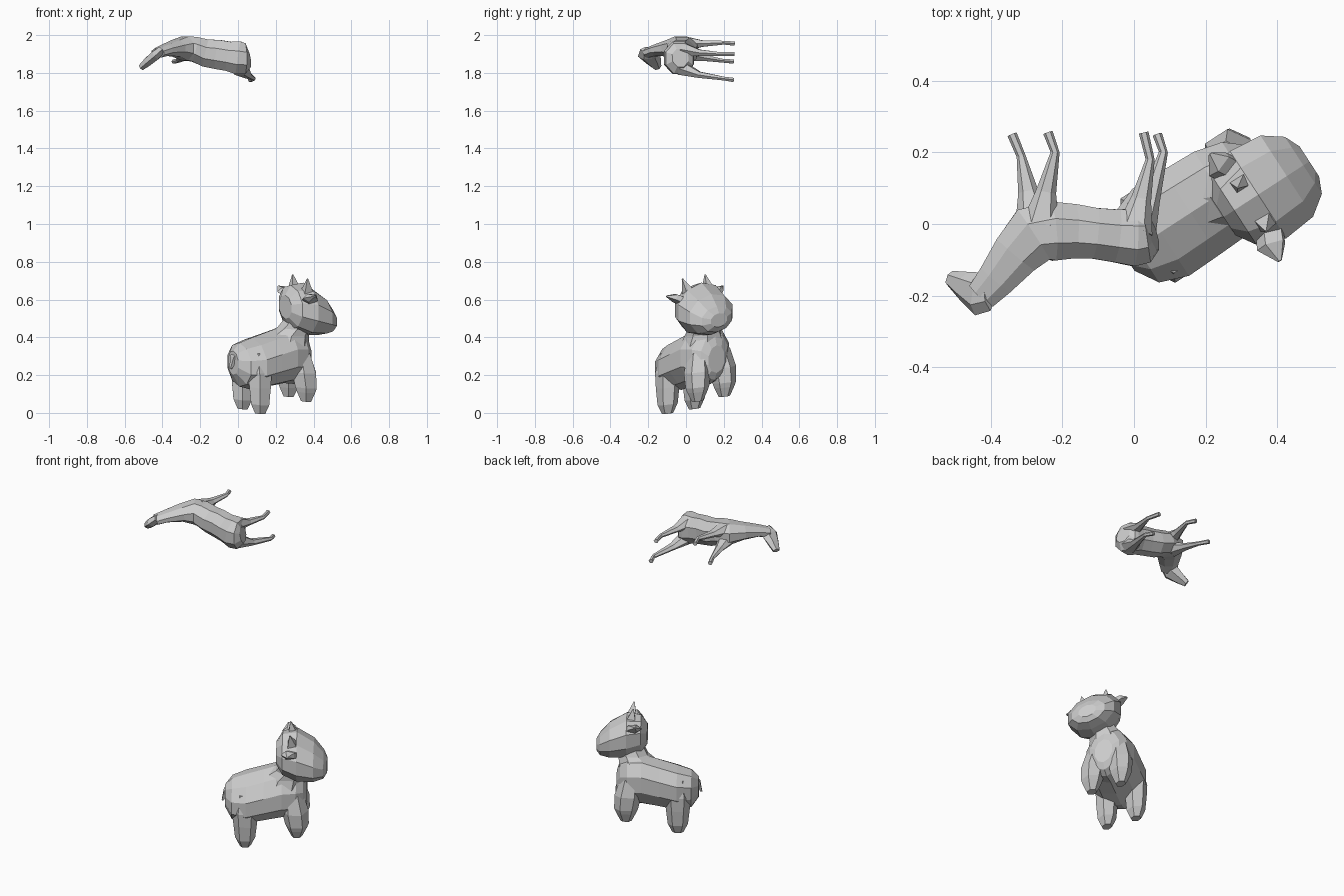
import bpy, bmesh
from math import cos, sin, pi, radians
from mathutils import Vector, Matrix


def loft(name, rings, side, n=8, mat=Matrix.Identity(4), up=None):
    """Skin elliptical rings (centre, radius along side, other radius), facing the path."""
    bm = bmesh.new()
    pts = [Vector(r[0]) for r in rings]
    loops = []
    for i, (c, ra, rb) in enumerate(rings):
        t = (pts[min(i + 1, len(pts) - 1)] - pts[max(i - 1, 0)]).normalized()
        b = Vector(up) if up else t.cross(Vector(side)).normalized()
        a = Vector(side) if up else b.cross(t).normalized()
        loop = []
        for k in range(n):
            w = 2 * pi * (k + 0.5) / n
            loop.append(bm.verts.new(mat @ (pts[i] + a * ra * 1.05 * cos(w) + b * rb * 1.05 * sin(w))))
        loops.append(loop)
    for p, q in zip(loops, loops[1:]):
        for k in range(n):
            bm.faces.new((p[k], p[(k + 1) % n], q[(k + 1) % n], q[k]))
    bm.faces.new(loops[0])
    bm.faces.new(loops[-1])
    bmesh.ops.recalc_face_normals(bm, faces=bm.faces)
    me = bpy.data.meshes.new(name)
    bm.to_mesh(me)
    bm.free()
    ob = bpy.data.objects.new(name, me)
    bpy.context.collection.objects.link(ob)
    return ob


# ---------- Calf: local x = forward, y = left, with a turn and slight roll ----------
turn = Matrix.Rotation(radians(33), 4, 'Z')
roll = Matrix(((1, 0, 0, 0), (0, 1, 0, 0), (0, 0.15, 1, 0.009), (0, 0, 0, 1)))
calf = turn @ roll
BS, HS = -0.06, -0.12      # centre lines of body and head

loft("calf_body", [((f, BS, z), hw, hh) for f, z, hw, hh in (
    (-0.07, .265, .05, .06), (-0.03, .255, .115, .11), (.05, .26, .145, .132),
    (.15, .285, .142, .138), (.25, .31, .138, .145), (.33, .305, .118, .145),
    (.37, .30, .085, .12), (.39, .285, .05, .07))], (0, 1, 0), 10, calf, (0, 0, 1))

loft("calf_neck", [((.255, BS, .36), .12, .125), ((.275, -.07, .42), .095, .105),
                   ((.30, -.085, .455), .08, .085), ((.33, HS, .52), .085, .08)],
     (0, 1, 0), 8, calf, (1, 0, 0))

loft("calf_head", [((f, HS, z), hw, hh) for f, z, hw, hh in (
    (.22, .57, .06, .06), (.255, .57, .115, .11), (.335, .56, .145, .132),
    (.43, .53, .135, .103), (.485, .505, .095, .065), (.505, .50, .05, .035))],
    (0, 1, 0), 10, calf, (0, 0, 1))

for m, tag in ((1, "left"), (-1, "right")):
    # stubby legs flowing out of hip and shoulder
    for f, foot, end, lean in ((.045, .01, "rear", 0), (.335, .075, "front", -.02)):
        s = BS + m * .085
        loft(f"calf_{end}_leg_{tag}", [((f + lean, BS + m * .065, .33), .055, .05),
             ((f + lean / 2, BS + m * .08, .23), .066, .072),
             ((f, s, .15), .058, .064),
             ((f, s, foot + .05), .05, .054), ((f, s, foot), .028, .03)],
             (0, 1, 0), 6, calf, (1, 0, 0))
    # flat ears and short horns
    loft(f"calf_ear_{tag}", [((.315, HS + m * .09, .61), .04, .025),
         ((.29, HS - .005 + m * .135, .64), .042, .022),
         ((.285, HS - .01 + m * .178, .655), .006, .004)], (1, 0, 0), 5, calf)
    loft(f"calf_horn_{tag}", [((.315, HS - .005 + m * .06, .64), .045, .035),
         ((.298, HS - .025 + m * .072, .735), .003, .003)], (1, 0, 0), 4, calf)

# small tail nub
loft("calf_tail", [((-.03, BS, .32), .03, .03), ((-.065, BS, .29), .025, .02),
                   ((-.085, BS, .235), .006, .006)], (0, 1, 0), 4, calf)

# ---------- Horse: floating on its side, legs towards +y ----------
Z = (0, 0, 1)
loft("horse_body_and_neck", [
    ((.055, -.03, 1.88), .05, .045), ((.036, -.035, 1.876), .083, .075),
    ((0, -.038, 1.88), .09, .082), ((-.05, -.033, 1.888), .08, .076),
    ((-.11, -.026, 1.898), .08, .073), ((-.17, -.02, 1.905), .075, .078),
    ((-.23, -.02, 1.925), .068, .085), ((-.28, -.03, 1.93), .066, .085),
    ((-.33, -.085, 1.93), .045, .07), ((-.385, -.155, 1.92), .03, .055),
    ((-.425, -.20, 1.905), .026, .045)], Z, 8)

loft("horse_head", [((-.405, -.19, 1.92), .022, .05), ((-.435, -.195, 1.895), .028, .058),
                    ((-.475, -.172, 1.862), .025, .04), ((-.512, -.152, 1.83), .018, .022)],
     (1, 0, -1), 6)

# slim bent legs: thigh, knee, shin, hoof
legs = {
    "horse_front_leg_lower": ((-.28, .0, 1.90), (-.295, .09, 1.88), (-.315, .19, 1.865), (-.34, .25, 1.86)),
    "horse_front_leg_upper": ((-.26, .0, 1.955), (-.245, .09, 1.955), (-.22, .20, 1.96), (-.24, .255, 1.955)),
    "horse_rear_leg_upper": ((.0, -.02, 1.925), (.02, .07, 1.907), (.045, .18, 1.90), (.027, .255, 1.90)),
    "horse_rear_leg_lower": ((.01, -.025, 1.825), (.045, .07, 1.79), (.082, .20, 1.77), (.065, .25, 1.763)),
}
for name, path in legs.items():
    loft(name, list(zip(path, (.04, .018, .011, .012), (.05, .027, .012, .013))), Z, 6)
